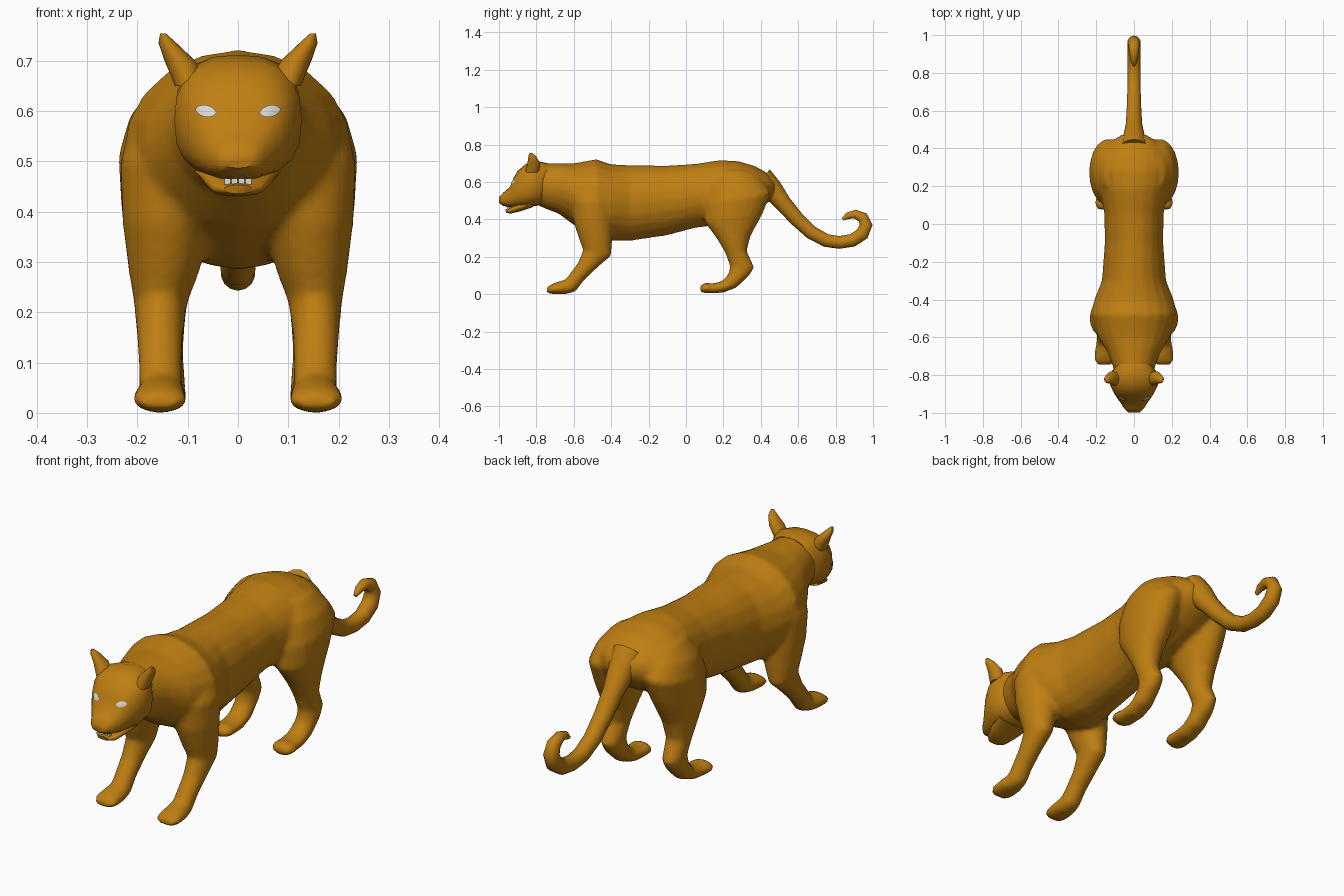
import bpy, bmesh, math
from mathutils import Vector
from mathutils.bvhtree import BVHTree

if "Cube" in bpy.data.objects:
    bpy.data.objects.remove(bpy.data.objects["Cube"])


def material(name, rgb):
    m = bpy.data.materials.new(name)
    m.use_nodes = True
    m.diffuse_color = (*rgb, 1)
    m.node_tree.nodes["Principled BSDF"].inputs["Base Color"].default_value = (*rgb, 1)
    return m


fur = material("tawny fur", (0.52, 0.21, 0.006))
white = material("pale grey white", (0.7, 0.7, 0.7))


def ring(front, back, x_in, x_out, n=20, power=1.0):
    """Ellipse spanning front-to-back in the side plane and x_in to x_out."""
    a, b = Vector((0, *front)), Vector((0, *back))
    mid, half = (a + b) / 2, (a - b) / 2
    mid.x, wide = (x_in + x_out) / 2, (x_out - x_in) / 2
    pts = []
    for i in range(n):
        t = math.tau * i / n
        c, s = (math.copysign(abs(v) ** power, v) for v in (math.cos(t), math.sin(t)))
        pts.append(mid + half * c + Vector((wide * s, 0, 0)))
    return pts


def loft(bm, rings):
    loops = [[bm.verts.new(p) for p in r] for r in rings]
    for a, b in zip(loops, loops[1:]):
        for i in range(len(a)):
            j = (i + 1) % len(a)
            bm.faces.new((a[i], a[j], b[j], b[i]))
    bm.faces.new(loops[0])
    bm.faces.new(loops[-1])


def finish(bm, name, mat, angle=None):
    bmesh.ops.recalc_face_normals(bm, faces=bm.faces)
    mesh = bpy.data.meshes.new(name)
    bm.to_mesh(mesh)
    bm.free()
    mesh.materials.append(mat)
    ob = bpy.data.objects.new(name, mesh)
    bpy.context.collection.objects.link(ob)
    if angle:
        bpy.context.view_layer.objects.active = ob
        ob.select_set(True)
        bpy.ops.object.shade_smooth_by_angle(angle=math.radians(angle))
        ob.select_set(False)
    return ob


def limb(bm, stations, side):
    loft(bm, [ring(s[:2], s[2:4], side * s[4], side * s[5]) for s in stations])


# Torso and neck: y, top, bottom, half width
torso = [(-.86, .69, .51, .09), (-.76, .70, .46, .11), (-.68, .70, .43, .14),
         (-.60, .70, .37, .19), (-.48, .722, .31, .23), (-.40, .695, .285, .21),
         (-.30, .69, .285, .17), (-.10, .688, .315, .155), (.05, .697, .355, .157),
         (.18, .717, .37, .18), (.28, .712, .40, .20), (.37, .685, .44, .18),
         (.44, .645, .49, .12), (.475, .61, .53, .06)]
body = bmesh.new()
loft(body, [ring((y, t), (y, b), -w, w) for y, t, b, w in torso])

# Legs: front y z, back y z, inner and outer x
fore = [(-.56, .62, -.40, .62, .05, .19), (-.61, .50, -.39, .50, .04, .235),
        (-.60, .38, -.39, .38, .05, .23), (-.57, .29, -.395, .28, .075, .218),
        (-.55, .235, -.40, .205, .10, .207), (-.58, .165, -.465, .15, .108, .202),
        (-.625, .105, -.54, .08, .11, .198), (-.645, .078, -.59, .015, .108, .198),
        (-.69, .066, -.64, 0, .103, .207), (-.725, .052, -.715, 0, .10, .21),
        (-.745, .035, -.745, .008, .115, .197)]
hind = [(.17, .66, .36, .66, .03, .16), (.12, .58, .42, .60, .02, .215),
        (.095, .48, .455, .54, .03, .238), (.10, .385, .41, .43, .05, .232),
        (.17, .29, .345, .31, .08, .218), (.21, .22, .325, .23, .10, .205),
        (.235, .15, .365, .145, .108, .198), (.225, .105, .34, .10, .108, .198),
        (.19, .068, .27, .035, .103, .198), (.14, .058, .20, .008, .10, .20),
        (.10, .062, .11, .004, .10, .207), (.075, .045, .075, .012, .115, .195)]
for side in (-1, 1):
    limb(body, fore, side)
    limb(body, hind, side)

# Blend the trunk and legs into one skin
trunk = finish(body, "body_and_legs", fur)
skin = trunk.modifiers.new("skin", 'REMESH')
skin.mode = 'VOXEL'
skin.voxel_size = 0.012
skin.use_smooth_shade = True
relax = trunk.modifiers.new("relax", 'SMOOTH')
relax.factor = 0.5
relax.iterations = 5

# Curled tail: y, z, radius
path = [(.40, .61, .075), (.46, .56, .058), (.52, .485, .045), (.59, .405, .04),
        (.67, .33, .037), (.75, .287, .035), (.82, .277, .034), (.89, .288, .035),
        (.943, .323, .036), (.963, .37, .034), (.945, .41, .03), (.905, .428, .024),
        (.865, .42, .018), (.838, .40, .008)]
tail = bmesh.new()
rings = []
for i, (y, z, r) in enumerate(path):
    before, after = path[max(i - 1, 0)], path[min(i + 1, len(path) - 1)]
    d = Vector((after[0] - before[0], after[1] - before[1])).normalized()
    up = Vector((-d.y, d.x)) * r
    mid = Vector((y, z))
    rings.append(ring(mid + up, mid - up, -r, r, 14))
loft(tail, rings)
finish(tail, "tail", fur, 60)

# Head with brow and muzzle: top y z, bottom y z, half width
skull = [(-.74, .70, -.76, .49, .095), (-.795, .712, -.785, .475, .125),
         (-.855, .697, -.85, .465, .127), (-.90, .66, -.895, .463, .105),
         (-.925, .615, -.93, .463, .085), (-.94, .575, -.955, .466, .07),
         (-.975, .545, -.98, .474, .052), (-.999, .518, -.999, .487, .03)]
head = bmesh.new()
loft(head, [ring(s[:2], s[2:4], -s[4], s[4], 20, .78) for s in skull])
surface = BVHTree.FromBMesh(head)
finish(head, "head", fur, 50)

# Lower jaw
jaw = bmesh.new()
for_jaw = [(-.83, .495, -.82, .465, .085), (-.90, .488, -.89, .442, .07),
           (-.942, .46, -.94, .431, .05), (-.966, .453, -.962, .436, .028)]
loft(jaw, [ring(s[:2], s[2:4], -s[4], s[4], 16, .85) for s in for_jaw])
finish(jaw, "lower_jaw", fur, 50)

# Teeth between the jaws
teeth = bmesh.new()
for x in (-.021, -.007, .007, .021):
    made = bmesh.ops.create_cube(teeth, size=.012)["verts"]
    bmesh.ops.translate(teeth, verts=made, vec=(x, -.95, .46))
finish(teeth, "teeth", white)

# Ears and almond eyes laid on the face
ear = [(-.86, .65, -.785, .65, .06, .125), (-.848, .70, -.78, .70, .085, .146),
       (-.843, .735, -.80, .735, .122, .158), (-.838, .754, -.82, .754, .143, .155)]
for side, label in ((1, "left"), (-1, "right")):
    bm = bmesh.new()
    limb(bm, ear, side)
    finish(bm, label + "_ear", fur, 60)
    bm = bmesh.new()
    rim = []
    for i in range(16):
        t = math.tau * i / 16
        x = side * (.064 + .021 * math.cos(t))
        z = .60 + .012 * math.sin(t) * abs(math.sin(t)) ** .3 + .003 * math.cos(t)
        hit = surface.ray_cast(Vector((x, -2, z)), Vector((0, 1, 0)))[0]
        rim.append(bm.verts.new(hit - Vector((0, .004, 0))))
    centre = surface.ray_cast(Vector((side * .064, -2, .60)), Vector((0, 1, 0)))[0]
    pupil = bm.verts.new(centre - Vector((0, .008, 0)))
    for i in range(16):
        bm.faces.new((pupil, rim[i], rim[(i + 1) % 16]))
    # Face the plate forward whatever the side
    eye = finish(bm, label + "_eye", white, 60)
    if eye.data.polygons[0].normal.y > 0:
        eye.data.flip_normals()
